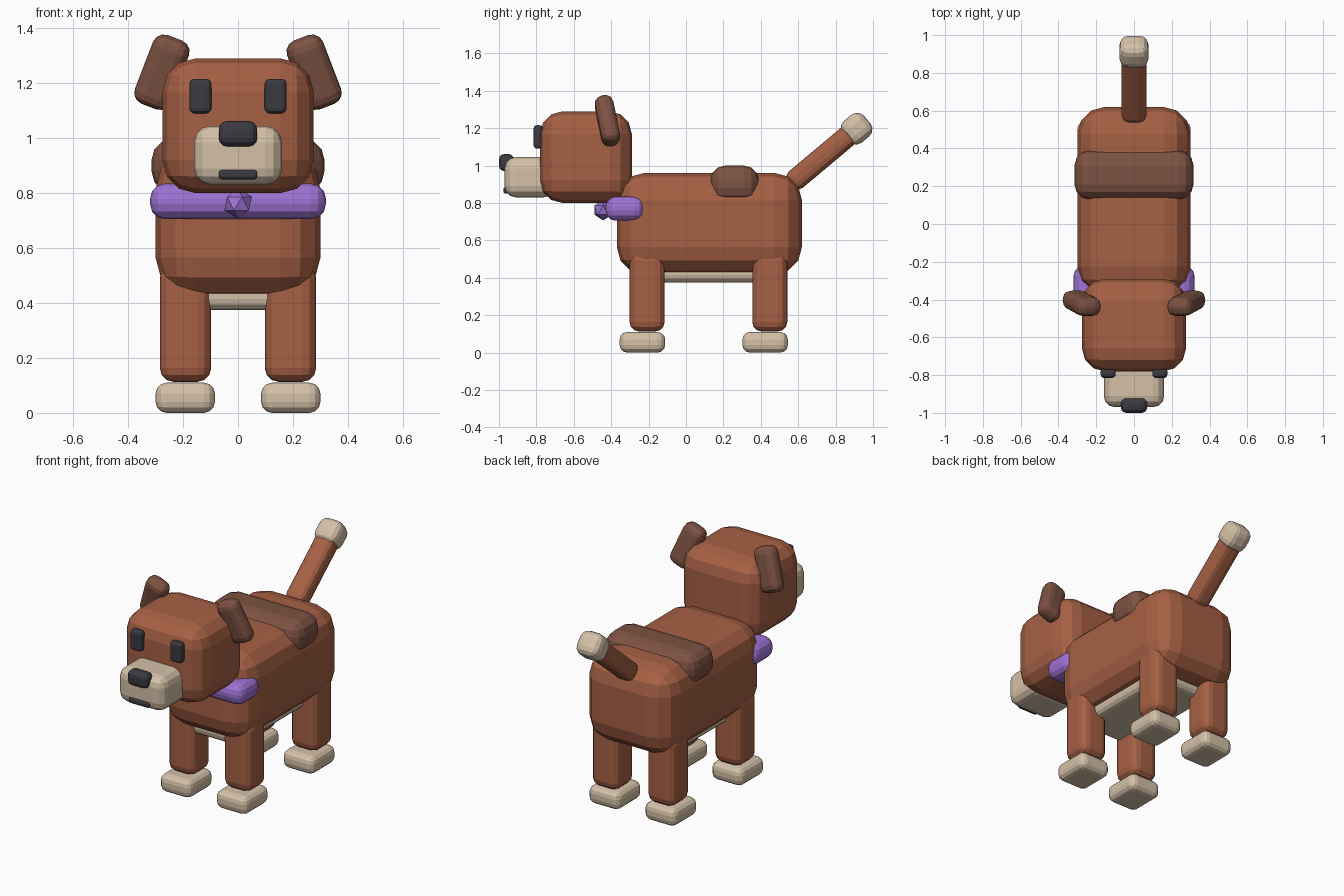
import bpy
import bmesh
from math import radians
from mathutils import Matrix, Vector, Euler

if "Cube" in bpy.data.objects:
    bpy.data.objects.remove(bpy.data.objects["Cube"])


def material(name, rgb):
    mat = bpy.data.materials.new(name)
    mat.use_nodes = True
    color = (*rgb, 1)
    mat.diffuse_color = color
    bsdf = next(n for n in mat.node_tree.nodes if n.type == 'BSDF_PRINCIPLED')
    bsdf.inputs["Base Color"].default_value = color
    return mat


BROWN = material("chestnut fur", (0.38, 0.117, 0.058))
DARK = material("dark brown fur", (0.205, 0.084, 0.056))
CREAM = material("cream fur", (0.66, 0.53, 0.39))
PURPLE = material("purple collar", (0.34, 0.17, 0.66))
BLACK = material("charcoal", (0.042, 0.042, 0.051))


def finish(bm, name, mat, loc, rot=(0, 0, 0)):
    mesh = bpy.data.meshes.new(name)
    bm.to_mesh(mesh)
    bm.free()
    mesh.materials.append(mat)
    obj = bpy.data.objects.new(name, mesh)
    obj.location = loc
    obj.rotation_euler = [radians(a) for a in rot]
    bpy.context.collection.objects.link(obj)
    return obj


def block(name, mat, center, size, bevel, rot=(0, 0, 0), segments=3):
    """Flat-shaded box with rounded edges."""
    bm = bmesh.new()
    bmesh.ops.create_cube(bm, size=1, matrix=Matrix.Diagonal((*size, 1)))
    bmesh.ops.bevel(bm, geom=bm.edges[:], offset=bevel, segments=segments,
                    profile=0.5, affect='EDGES', clamp_overlap=True)
    return finish(bm, name, mat, center, rot)


def span(name, mat, x, y, z, bevel, segments=3):
    """Rounded box given by its (low, high) range on each axis."""
    ranges = (x, y, z)
    center = [(a + b) / 2 for a, b in ranges]
    size = [b - a for a, b in ranges]
    return block(name, mat, center, size, bevel, segments=segments)


# Torso
span("body", BROWN, (-.3, .3), (-.37, .62), (.42, .96), .145)
span("belly", CREAM, (-.2, .2), (-.28, .46), (.375, .52), .04)
span("back_patch", DARK, (-.315, .315), (.13, .39), (.80, 1.0), .08)

# Head
span("head", BROWN, (-.275, .275), (-.78, -.29), (.80, 1.29), .12)
span("muzzle", CREAM, (-.16, .16), (-.97, -.70), (.83, 1.045), .06)
span("nose", BLACK, (-.07, .07), (-1.0, -.92), (.97, 1.062), .03)
span("mouth", BLACK, (-.07, .07), (-.977, -.94), (.85, .885), .012)

# Collar and hanging tag
span("collar", PURPLE, (-.32, .32), (-.43, -.22), (.705, .835), .055)
bm = bmesh.new()
bmesh.ops.create_icosphere(bm, subdivisions=1, radius=.055)
finish(bm, "collar_tag", PURPLE, (0, -.443, .762))

# Paired parts
for side, s in (("left", 1), ("right", -1)):
    block(side + "_eye", BLACK, (s * .137, -.79, 1.153), (.08, .05, .125), .018)
    block(side + "_ear", DARK, (s * .277, -.42, 1.24), (.14, .1, .27), .043,
          rot=(11, -21 * s, 0))
    for end, y in (("front", -.208), ("rear", .448)):
        block(f"{end}_{side}_leg", BROWN, (s * .191, y, .328),
              (.187, .187, .43), .05)
        block(f"{end}_{side}_paw", CREAM, (s * .192, y - .025, .055),
              (.216, .243, .11), .04)

# Tail raised backwards, with a pale tip
TILT = -50
base, tip = Vector((0, .575, .915)), Vector((0, .912, 1.197))
block("tail", BROWN, (base + tip) / 2, (.13, .115, (tip - base).length + .05),
      .042, rot=(TILT, 0, 0))
block("tail_tip", CREAM, tip, (.155, .15, .15), .05, rot=(TILT, 0, 0))
